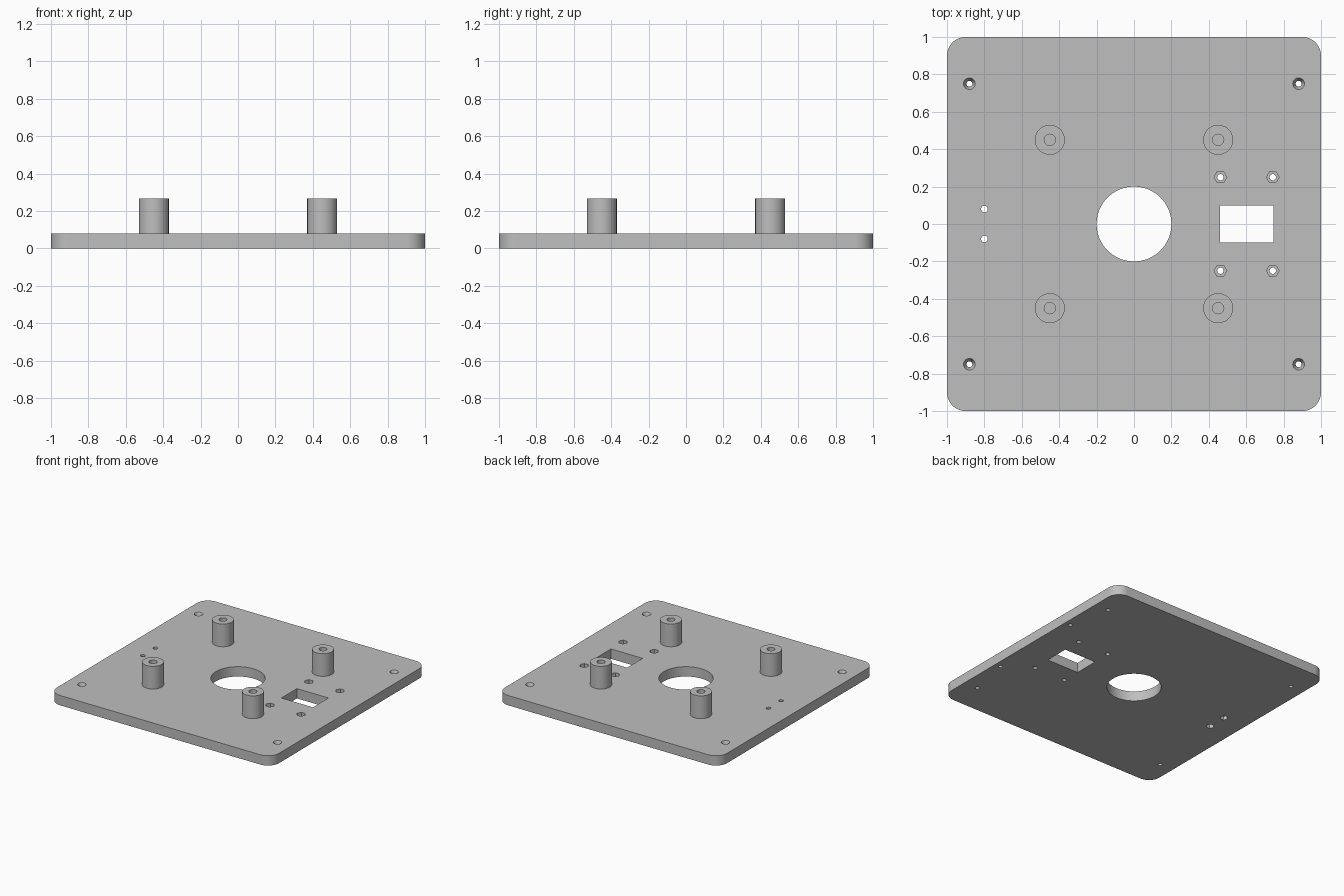
import bpy, bmesh, math

cube = bpy.data.objects.get("Cube")
if cube:
    bpy.data.objects.remove(cube, do_unlink=True)

grey = bpy.data.materials.new("mid_grey")
grey.use_nodes = True
colour = (0.52, 0.52, 0.52, 1)
grey.diffuse_color = colour
grey.node_tree.nodes["Principled BSDF"].inputs["Base Color"].default_value = colour

THICK, TOP = 0.08, 0.265


def circle(x, y, r, n=48):
    return [(x + r * math.cos(2 * math.pi * i / n), y + r * math.sin(2 * math.pi * i / n))
            for i in range(n)]


def rounded_square(half, r, n=12):
    pts = []
    for k, (sx, sy) in enumerate([(1, 1), (-1, 1), (-1, -1), (1, -1)]):
        for i in range(n + 1):
            a = math.pi / 2 * (k + i / n)
            pts.append((sx * (half - r) + r * math.cos(a), sy * (half - r) + r * math.sin(a)))
    return pts


def add_loft(bm, lower, z0, upper, z1):
    """Closed solid between two outlines with the same point count."""
    a = [bm.verts.new((x, y, z0)) for x, y in lower]
    b = [bm.verts.new((x, y, z1)) for x, y in upper]
    bm.faces.new(a[::-1])
    bm.faces.new(b)
    for i in range(len(a)):
        j = (i + 1) % len(a)
        bm.faces.new((a[i], a[j], b[j], b[i]))


def make_object(name, solids):
    bm = bmesh.new()
    for s in solids:
        add_loft(bm, *s)
    mesh = bpy.data.meshes.new(name)
    bm.to_mesh(mesh)
    bm.free()
    mesh.materials.append(grey)
    obj = bpy.data.objects.new(name, mesh)
    bpy.context.collection.objects.link(obj)
    return obj


def prism(outline, z0, z1):
    return (outline, z0, outline, z1)


def cut(obj, solids):
    cutter = make_object("cutter", solids)
    cutter.hide_render = True
    mod = obj.modifiers.new("cut", 'BOOLEAN')
    mod.operation, mod.solver, mod.object = 'DIFFERENCE', 'EXACT', cutter
    bpy.context.view_layer.objects.active = obj
    bpy.ops.object.modifier_apply(modifier=mod.name)
    bpy.data.objects.remove(cutter, do_unlink=True)


def smooth(obj):
    bpy.ops.object.select_all(action='DESELECT')
    obj.select_set(True)
    bpy.context.view_layer.objects.active = obj
    bpy.ops.object.shade_smooth_by_angle(angle=math.radians(30))


LOW, HIGH = -0.05, THICK + 0.05
signs = [(sx, sy) for sx in (-1, 1) for sy in (-1, 1)]

# Base plate with rounded corners
plate = make_object("base_plate", [prism(rounded_square(1, 0.1), 0, THICK)])

# Central opening and rectangular window
window = [(0.46, -0.1), (0.745, -0.1), (0.745, 0.1), (0.46, 0.1)]
through = [prism(circle(0, 0, 0.2, 96), LOW, HIGH), prism(window, LOW, HIGH)]
pockets = []

# Countersunk corner holes
for sx, sy in signs:
    x, y = sx * 0.88, sy * 0.75
    through.append(prism(circle(x, y, 0.016, 24), LOW, HIGH))
    pockets.append((circle(x, y, 0.016, 24), THICK - 0.03, circle(x, y, 0.032, 24), THICK + 0.001))

# Screw holes around the window, with hexagonal nut pockets on top
for sx, sy in signs:
    x, y = 0.602 + sx * 0.14, sy * 0.25
    through.append(prism(circle(x, y, 0.017, 24), LOW, HIGH))
    pockets.append(prism(circle(x, y, 0.034, 6), THICK - 0.03, HIGH))

for sy in (-1, 1):
    # Small pair of holes with nut pockets underneath
    through.append(prism(circle(-0.8, sy * 0.08, 0.018, 24), LOW, HIGH))
    pockets.append(prism(circle(-0.8, sy * 0.08, 0.03, 6), LOW, 0.03))
    # Blind holes underneath, near the left edge
    through.append(prism(circle(0.95, sy * 0.4, 0.016, 24), LOW, 0.04))

cut(plate, through)
cut(plate, pockets)
smooth(plate)

# Tubular standoffs with blind screw holes
for sx, sy in signs:
    x, y = sx * 0.45, sy * 0.45
    name = ("back" if sy > 0 else "front") + ("_left" if sx > 0 else "_right") + "_standoff"
    post = make_object(name, [prism(circle(x, y, 0.08), THICK - 0.01, TOP)])
    cut(post, [prism(circle(x, y, 0.03, 32), THICK, TOP + 0.05)])
    smooth(post)
